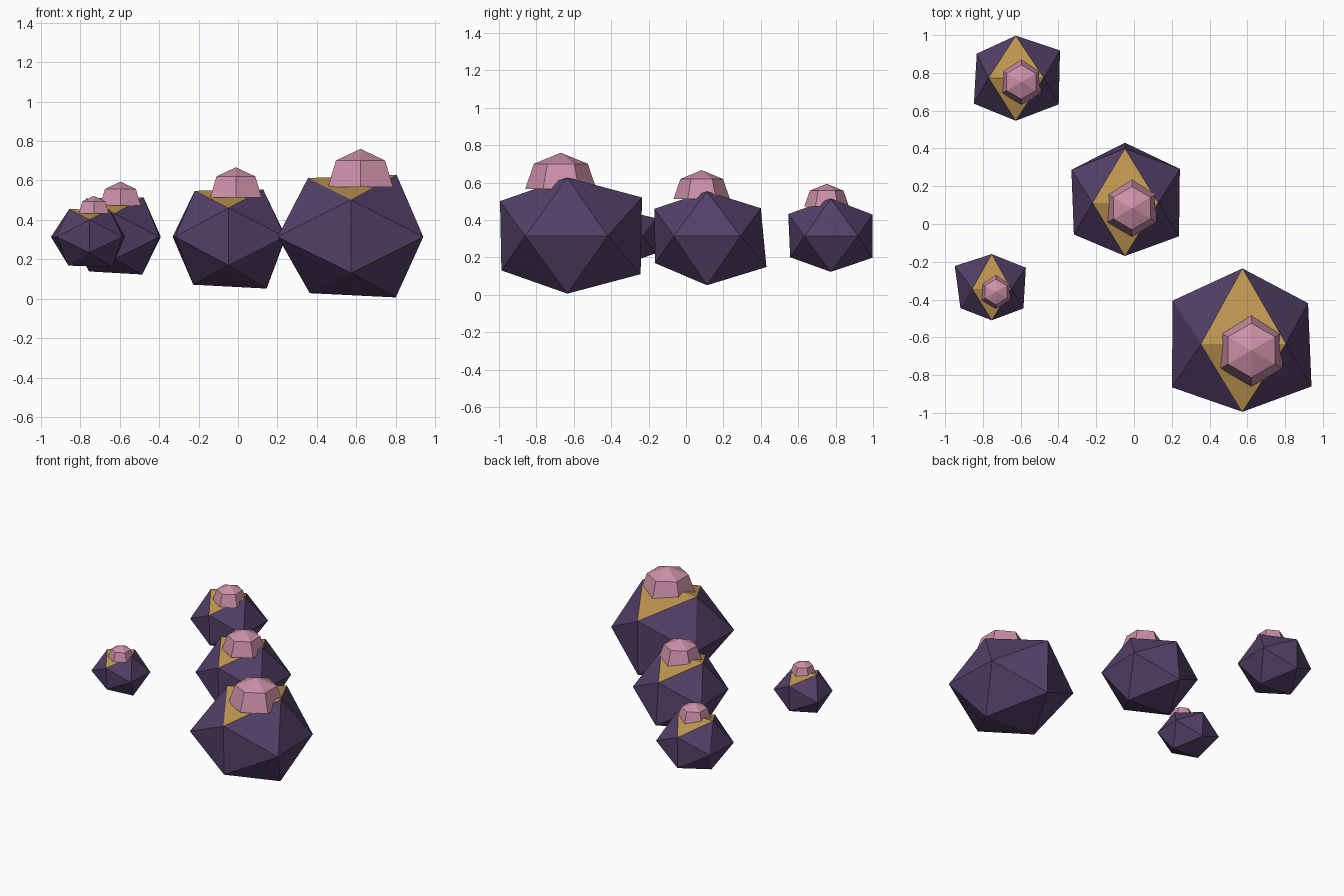
import bpy, bmesh, math
from mathutils import Vector

if "Cube" in bpy.data.objects:
    bpy.data.objects.remove(bpy.data.objects["Cube"])


def material(name, rgb):
    m = bpy.data.materials.new(name)
    m.diffuse_color = (*rgb, 1)
    m.use_nodes = True
    m.node_tree.nodes["Principled BSDF"].inputs["Base Color"].default_value = m.diffuse_color
    return m


PURPLE = material("dark purple", (0.089, 0.051, 0.138))
GOLD = material("ochre gold", (0.515, 0.305, 0.080))
PINK = material("dusty pink", (0.604, 0.279, 0.392))

# Unit icosahedron corners, with one edge lying along x at the top
A, B = 0.5257, 0.8507
CORNERS = [(-A, 0, B), (A, 0, B), (A, 0, -B), (-A, 0, -B),
           (0, B, A), (0, -B, A), (0, B, -A), (0, -B, -A),
           (B, A, 0), (B, -A, 0), (-B, -A, 0), (-B, A, 0)]
SQUASH = 0.84


def finish(bm, name, centre, mats):
    bmesh.ops.recalc_face_normals(bm, faces=bm.faces)
    mesh = bpy.data.meshes.new(name)
    bm.to_mesh(mesh)
    bm.free()
    for m in mats:
        mesh.materials.append(m)
    ob = bpy.data.objects.new(name, mesh)
    ob.location = centre
    bpy.context.collection.objects.link(ob)


def rock(name, centre, r, bumps):
    """Squashed icosahedron, each corner pushed in or out a little."""
    bm = bmesh.new()
    verts = [bm.verts.new(Vector((x, y, z * SQUASH)) * r * k)
             for (x, y, z), k in zip(CORNERS, bumps)]
    top = set(verts[:2])
    bmesh.ops.convex_hull(bm, input=verts)
    # The two faces that share the top edge are gold
    for f in bm.faces:
        f.material_index = 1 if top <= set(f.verts) else 0
    finish(bm, name, centre, [PURPLE, GOLD])


def cap(name, centre, r):
    """Six-sided dome sitting slightly off centre on the rock."""
    bm = bmesh.new()

    def ring(radius, z):
        return [bm.verts.new((radius * r * math.sin(i * math.pi / 3),
                              radius * r * math.cos(i * math.pi / 3), z * r))
                for i in range(6)]

    base, upper = ring(0.443, 0.585), ring(0.335, 0.90)
    apex = bm.verts.new((0, 0, 1.037 * r))
    for i in range(6):
        j = (i + 1) % 6
        bm.faces.new((base[i], base[j], upper[j], upper[i]))
        bm.faces.new((upper[i], upper[j], apex))
    bm.faces.new(base)
    finish(bm, name, Vector(centre) + Vector((0.11, -0.082, 0)) * r, [PINK])


# Name, x, y, radius, corner bumps
CLUSTER = [
    ("large", 0.574, -0.634, 0.43,
     (.97, 1.02, 1.0, .93, 1.09, .985, 1.07, .965, .95, 1.0, 1.02, 1.01)),
    ("medium", -0.048, 0.112, 0.34,
     (.96, .985, 1.08, 1.0, .995, .973, 1.1, .96, 1.005, .99, .935, .98)),
    ("small", -0.626, 0.774, 0.27,
     (1.01, 1.04, .99, .91, .97, .99, .97, .945, 1.02, .99, .965, .90)),
    ("tiny", -0.753, -0.343, 0.20,
     (.98, .97, 1.08, 1.02, 1.08, .98, 1.05, .90, 1.06, .985, .975, 1.15)),
]
for size, x, y, r, bumps in CLUSTER:
    centre = (x, y, 0.314)
    rock(size + "_rock", centre, r, bumps)
    cap(size + "_cap", centre, r)
